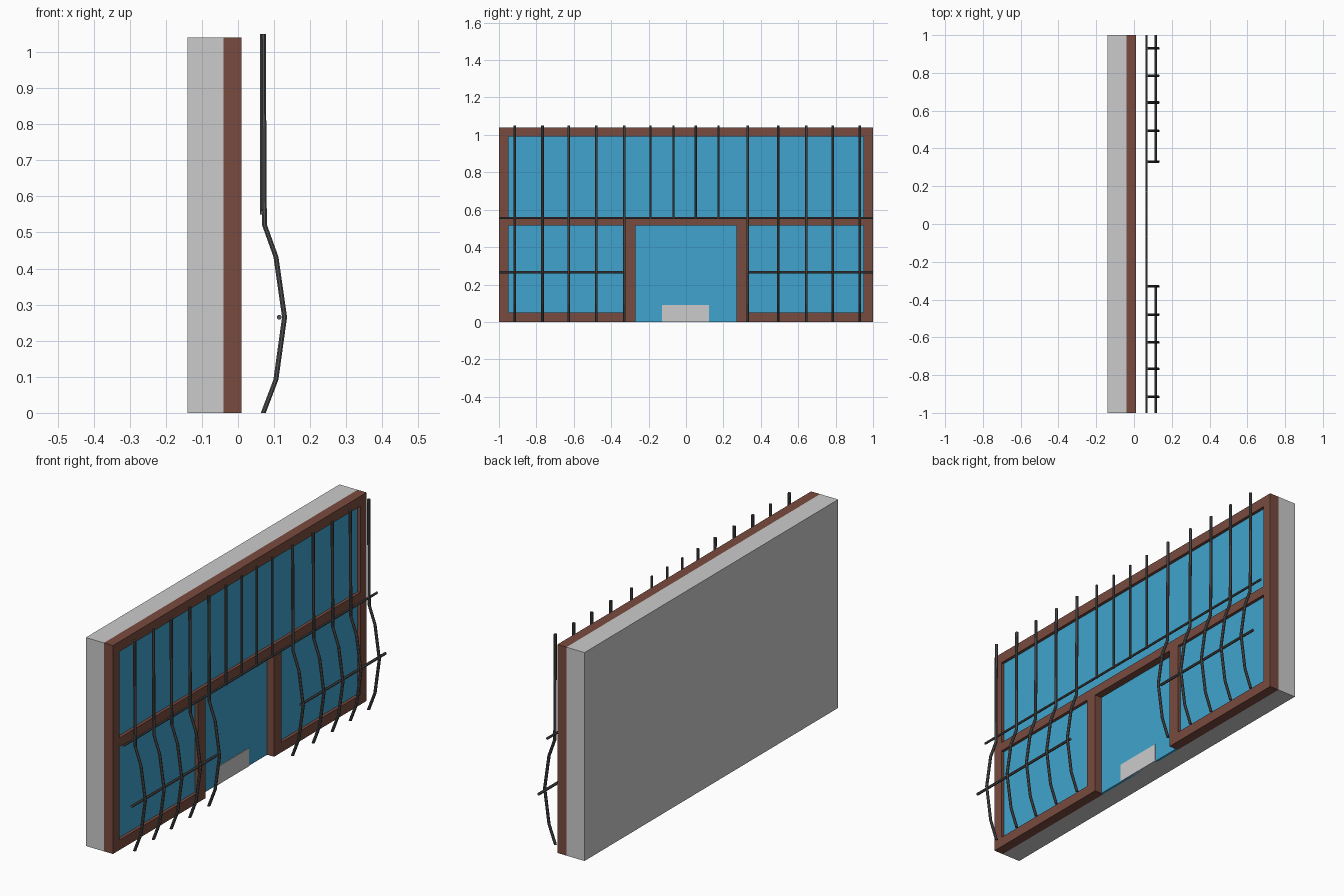
import bpy, bmesh
from math import cos, sin, pi

if "Cube" in bpy.data.objects:
    bpy.data.objects.remove(bpy.data.objects["Cube"])


def material(name, rgb):
    m = bpy.data.materials.new(name)
    m.diffuse_color = (*rgb, 1)
    m.use_nodes = True
    m.node_tree.nodes["Principled BSDF"].inputs["Base Color"].default_value = m.diffuse_color
    return m


brown = material("brown_wood", (0.19, 0.07, 0.05))
blue = material("blue_glass", (0.05, 0.37, 0.61))
iron = material("dark_iron", (0.09, 0.09, 0.095))


def finish(name, bm, mat=None):
    bmesh.ops.recalc_face_normals(bm, faces=bm.faces)
    me = bpy.data.meshes.new(name)
    bm.to_mesh(me)
    bm.free()
    if mat:
        me.materials.append(mat)
    ob = bpy.data.objects.new(name, me)
    bpy.context.collection.objects.link(ob)
    return ob


def box(name, x, y, z, mat=None):
    bm = bmesh.new()
    bmesh.ops.create_cube(bm, size=1)
    for v in bm.verts:
        v.co = [(a + b) / 2 + c * (b - a) for (a, b), c in zip((x, y, z), v.co)]
    return finish(name, bm, mat)


def rod(name, path, r, axis="z", mat=iron, sides=8):
    """Flat-ended rod: equal rings across the given axis at every path point."""
    bm = bmesh.new()
    rings = []
    for x, y, z in path:
        ring = []
        for i in range(sides):
            a = 2 * pi * (i + 0.5) / sides
            u, w = r * cos(a), r * sin(a)
            ring.append(bm.verts.new((x + u, y + w, z) if axis == "z" else (x + u, y, z + w)))
        rings.append(ring)
    for p, q in zip(rings, rings[1:]):
        for i in range(sides):
            j = (i + 1) % sides
            bm.faces.new((p[i], p[j], q[j], q[i]))
    bm.faces.new(rings[0])
    bm.faces.new(rings[-1])
    return finish(name, bm, mat)


# Wall slab behind the shop front
box("wall", (-0.14, -0.04), (-1, 1), (0, 1.04))

# Frame: grid of solid cells with window and door openings, extruded forward
ys = [-1, -0.95, -0.33, -0.27, 0.27, 0.33, 0.95, 1]
zs = [0, 0.05, 0.515, 0.56, 0.99, 1.04]
holes = {(1, 1), (5, 1), (3, 0), (3, 1)} | {(i, 3) for i in range(1, 6)}
bm = bmesh.new()
grid = [[bm.verts.new((-0.04, y, z)) for z in zs] for y in ys]
for i in range(len(ys) - 1):
    for j in range(len(zs) - 1):
        if (i, j) not in holes:
            bm.faces.new((grid[i][j], grid[i + 1][j], grid[i + 1][j + 1], grid[i][j + 1]))
res = bmesh.ops.extrude_face_region(bm, geom=bm.faces[:], use_keep_orig=True)
bmesh.ops.translate(bm, vec=(0.05, 0, 0),
                    verts=[g for g in res["geom"] if isinstance(g, bmesh.types.BMVert)])
finish("frame", bm, brown)

# Glass panes, door pane and door plate
box("upper_glass", (-0.04, -0.005), (-0.95, 0.95), (0.56, 0.99), blue)
box("left_glass", (-0.04, -0.005), (-0.95, -0.33), (0.05, 0.515), blue)
box("right_glass", (-0.04, -0.005), (0.33, 0.95), (0.05, 0.515), blue)
box("door_glass", (-0.04, -0.028), (-0.27, 0.27), (0, 0.515), blue)
box("door_plate", (-0.04, -0.025), (-0.128, 0.123), (0, 0.09))

# Long bowed bars
profile = [(0.07, 0), (0.105, 0.092), (0.129, 0.265), (0.105, 0.433), (0.073, 0.522), (0.07, 1.05)]
for n, y in enumerate((-0.915, -0.767, -0.627, -0.48, -0.33, 0.33, 0.493, 0.643, 0.785, 0.93)):
    rod(f"bowed_bar_{n}", [(x, y, z) for x, z in profile], 0.0075)

# Short bars above the door
for n, y in enumerate((-0.19, -0.067, 0.052, 0.173)):
    rod(f"short_bar_{n}", [(0.067, y, 0.55), (0.067, y, 1.05)], 0.006)

# Horizontal rails
rod("upper_rail", [(0.067, -1, 0.555), (0.067, 1, 0.555)], 0.006, "y")
rod("left_lower_rail", [(0.114, -1, 0.265), (0.114, -0.325, 0.265)], 0.007, "y")
rod("right_lower_rail", [(0.114, 0.33, 0.265), (0.114, 1, 0.265)], 0.007, "y")
